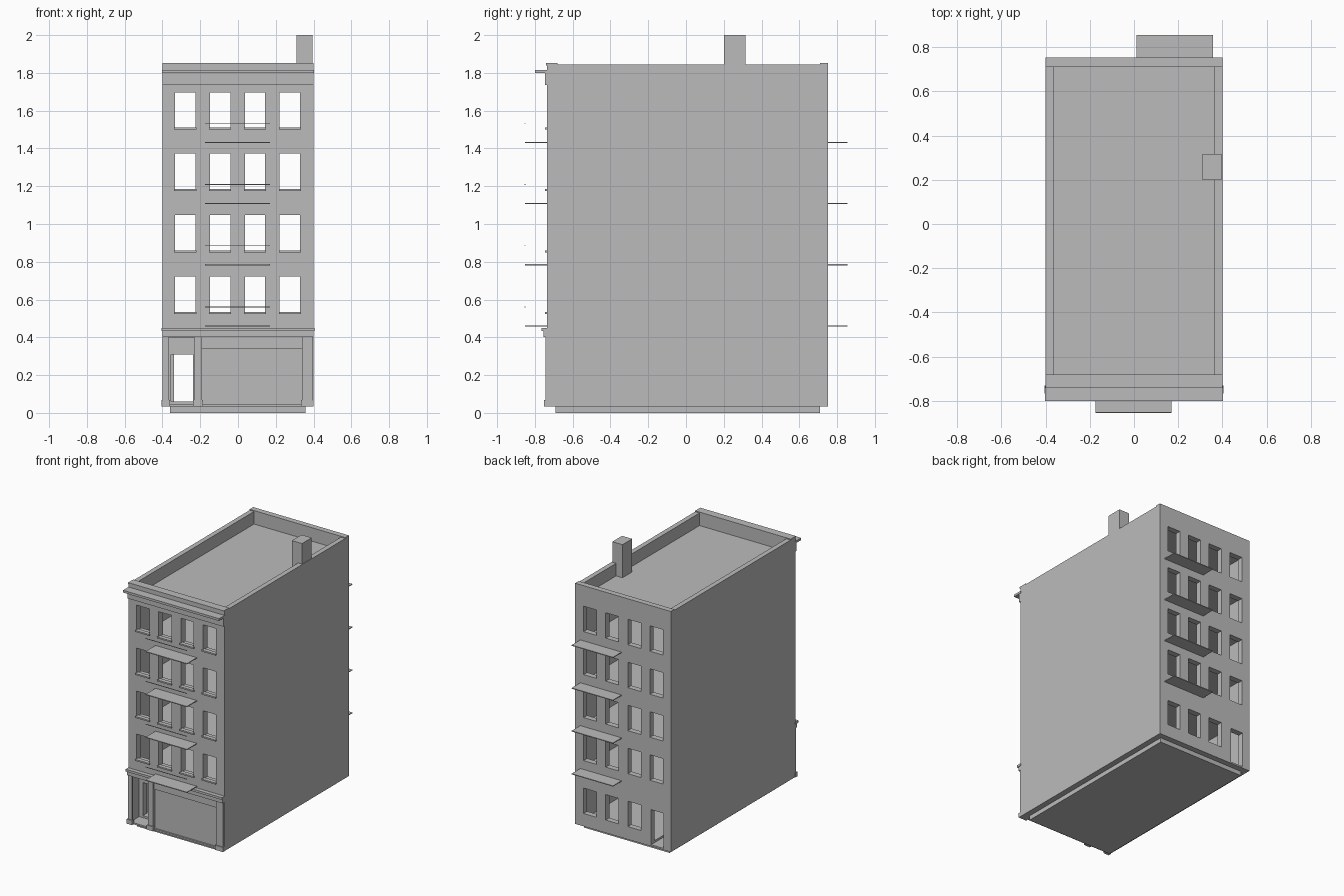
import bpy, bmesh

if "Cube" in bpy.data.objects:
    bpy.data.objects.remove(bpy.data.objects["Cube"])

stone = bpy.data.materials.new("grey_stone")
stone.diffuse_color = (0.5, 0.5, 0.5, 1)
stone.use_nodes = True
stone.node_tree.nodes["Principled BSDF"].inputs["Base Color"].default_value = stone.diffuse_color


def boxes(name, spans):
    """One object made of boxes given as (x0, x1, y0, y1, z0, z1)."""
    bm = bmesh.new()
    for x0, x1, y0, y1, z0, z1 in spans:
        verts = bmesh.ops.create_cube(bm, size=1)["verts"]
        for v in verts:
            v.co.x = x1 if v.co.x > 0 else x0
            v.co.y = y1 if v.co.y > 0 else y0
            v.co.z = z1 if v.co.z > 0 else z0
    mesh = bpy.data.meshes.new(name)
    bm.to_mesh(mesh)
    bm.free()
    mesh.materials.append(stone)
    ob = bpy.data.objects.new(name, mesh)
    bpy.context.collection.objects.link(ob)
    return ob


def cut(target, name, spans):
    """Subtract boxes from the target, then remove the cutter."""
    cutter = boxes(name, spans)
    cutter.hide_render = True
    mod = target.modifiers.new(name, "BOOLEAN")
    mod.operation, mod.solver, mod.object = "DIFFERENCE", "EXACT", cutter
    bpy.context.view_layer.objects.active = target
    bpy.ops.object.modifier_apply(modifier=name)
    bpy.data.objects.remove(cutter)


FRONT, BACK = -0.735, 0.753
FLOORS = [0.46 + 0.324 * i for i in range(4)]
WINDOW_X = [-0.28, -0.095, 0.09, 0.275]
SILLS = [0.53 + 0.325 * i for i in range(4)]

# Main walls with hollow storeys and a sunken roof
walls = boxes("walls", [(-0.4, 0.4, FRONT, BACK, 0.033, 1.845)])
ceilings = [z - 0.03 for z in FLOORS[1:]] + [1.72]
rooms = [(-0.363, 0.363, -0.68, 0.71, z, c) for z, c in zip(FLOORS, ceilings)]
rooms.append((-0.363, 0.363, -0.58, 0.71, 0.06, 0.43))
rooms.append((-0.363, 0.363, -0.68, 0.71, 1.75, 2))
cut(walls, "rooms", rooms)

# Window openings: front and back line up on the upper storeys
cut(walls, "windows", [(x - 0.054, x + 0.054, -1, 1, z, z + 0.192)
                       for x in WINDOW_X for z in SILLS])
cut(walls, "back_ground_openings",
    [(x - 0.054, x + 0.054, 0.6, 1, 0.13, 0.322) for x in WINDOW_X[1:]]
    + [(-0.34, -0.235, 0.6, 1, 0.045, 0.31)])

# Entrance porch, doorway and shop front recess
cut(walls, "porch", [(-0.385, -0.225, -1, -0.63, 0.045, 0.4),
                     (-0.19, 0.338, -1, -0.722, 0.045, 0.4)])
cut(walls, "doorway", [(-0.355, -0.237, -0.66, -0.5, 0.06, 0.31)])
boxes("shop_sign_panel", [(-0.19, 0.338, -0.73, -0.715, 0.342, 0.4)])

# Foundation slab
boxes("foundation", [(-0.36, 0.357, -0.69, 0.71, 0, 0.04)])

# Ground floor pilasters and their bases
PILASTERS = [(-0.4, -0.365), (-0.232, -0.19), (0.338, 0.395)]
boxes("pilasters", [(a, b, -0.745, FRONT + 0.005, 0.035, 0.405) for a, b in PILASTERS])
boxes("pilaster_bases", [(a - 0.005, b + 0.005, -0.752, FRONT + 0.005, 0.033, 0.068)
                         for a, b in PILASTERS])

# Ledge above the shop
boxes("ledge", [(-0.4, 0.4, -0.755, FRONT + 0.005, 0.402, 0.433),
                (-0.404, 0.404, -0.766, FRONT + 0.005, 0.433, 0.45)])

# Frieze, cornice and parapet caps
boxes("frieze", [(-0.4, 0.4, -0.747, FRONT + 0.005, 1.735, 1.8)])
boxes("cornice", [(-0.402, 0.402, -0.8, FRONT + 0.005, 1.799, 1.816)])
boxes("parapet_caps", [(-0.4, 0.4, -0.741, -0.68, 1.84, 1.852),
                       (-0.4, 0.4, 0.71, BACK, 1.84, 1.852)])

# Window sills on the front
boxes("window_sills", [(x - 0.059, x + 0.059, -0.747, FRONT + 0.02, z - 0.006, z + 0.005)
                       for x in WINDOW_X for z in SILLS])

# Balconies: front ones have a hand rail
boxes("front_balconies", [(-0.175, 0.17, -0.853, FRONT, z - 0.003, z + 0.003) for z in FLOORS])
boxes("back_balconies", [(0.012, 0.357, BACK, 0.855, z - 0.003, z + 0.003) for z in FLOORS])
boxes("hand_rails", [(-0.175, 0.17, -0.855, -0.851, z + 0.099, z + 0.103) for z in FLOORS])

# Chimney
boxes("chimney", [(0.31, 0.395, 0.2, 0.316, 1.74, 2)])
